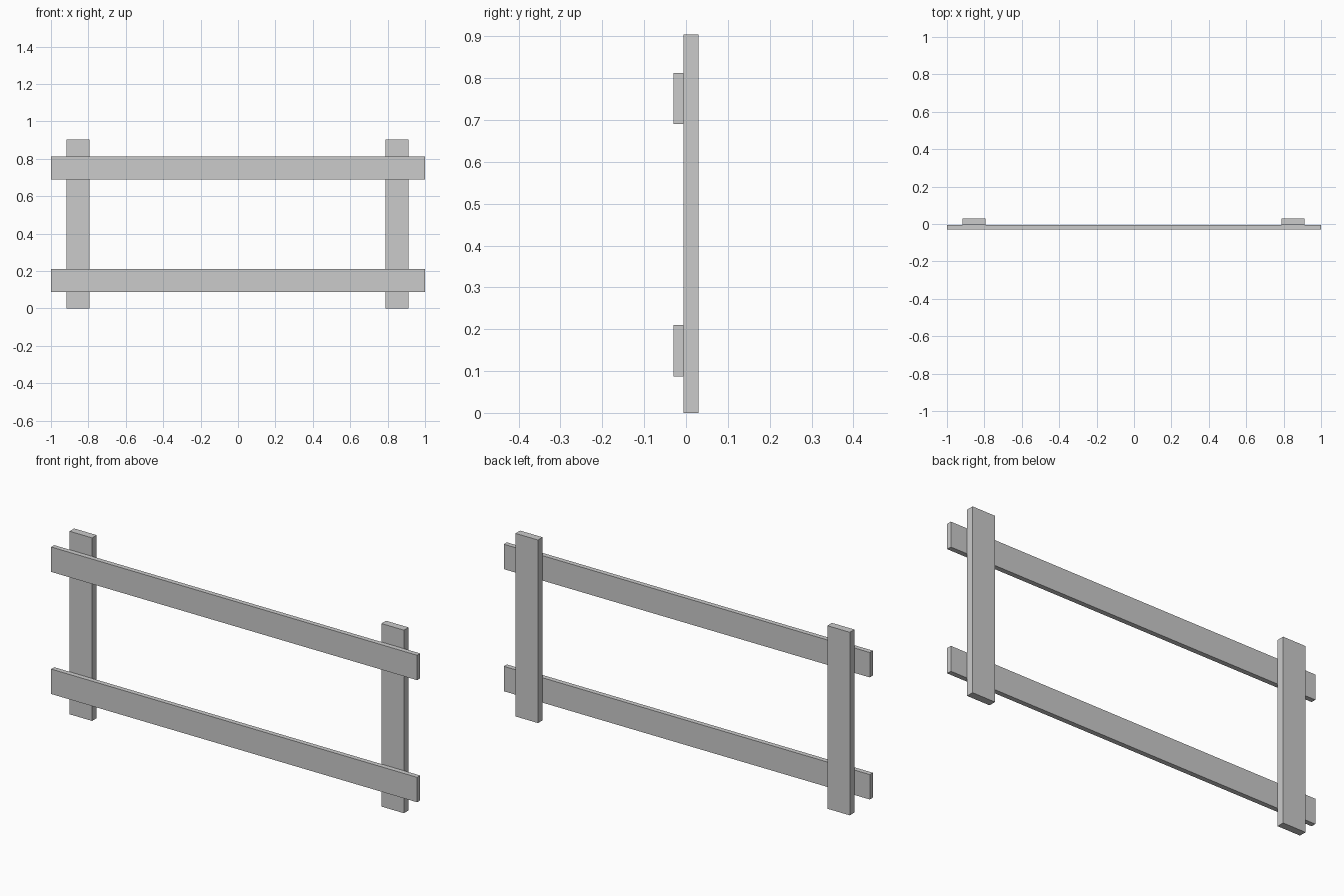
import bpy

if "Cube" in bpy.data.objects:
    bpy.data.objects.remove(bpy.data.objects["Cube"])


def board(name, x, y, z):
    """Box spanning the given (min, max) ranges."""
    bpy.ops.mesh.primitive_cube_add(size=1, location=[(a + b) / 2 for a, b in (x, y, z)])
    ob = bpy.context.object
    ob.name = name
    ob.scale = [b - a for a, b in (x, y, z)]
    bpy.ops.object.transform_apply(location=False, rotation=False, scale=True)
    return ob


FRONT, JOINT, BACK = -0.030, -0.006, 0.030   # rails sit on the front of the posts

# Upright posts
for name, x0 in (("left_post", -0.916), ("right_post", 0.788)):
    board(name, (x0, x0 + 0.123), (JOINT, BACK), (0, 0.904))

# Horizontal rails
for name, z0 in (("lower_rail", 0.087), ("upper_rail", 0.690)):
    board(name, (-1, 1), (FRONT, JOINT), (z0, z0 + 0.123))
